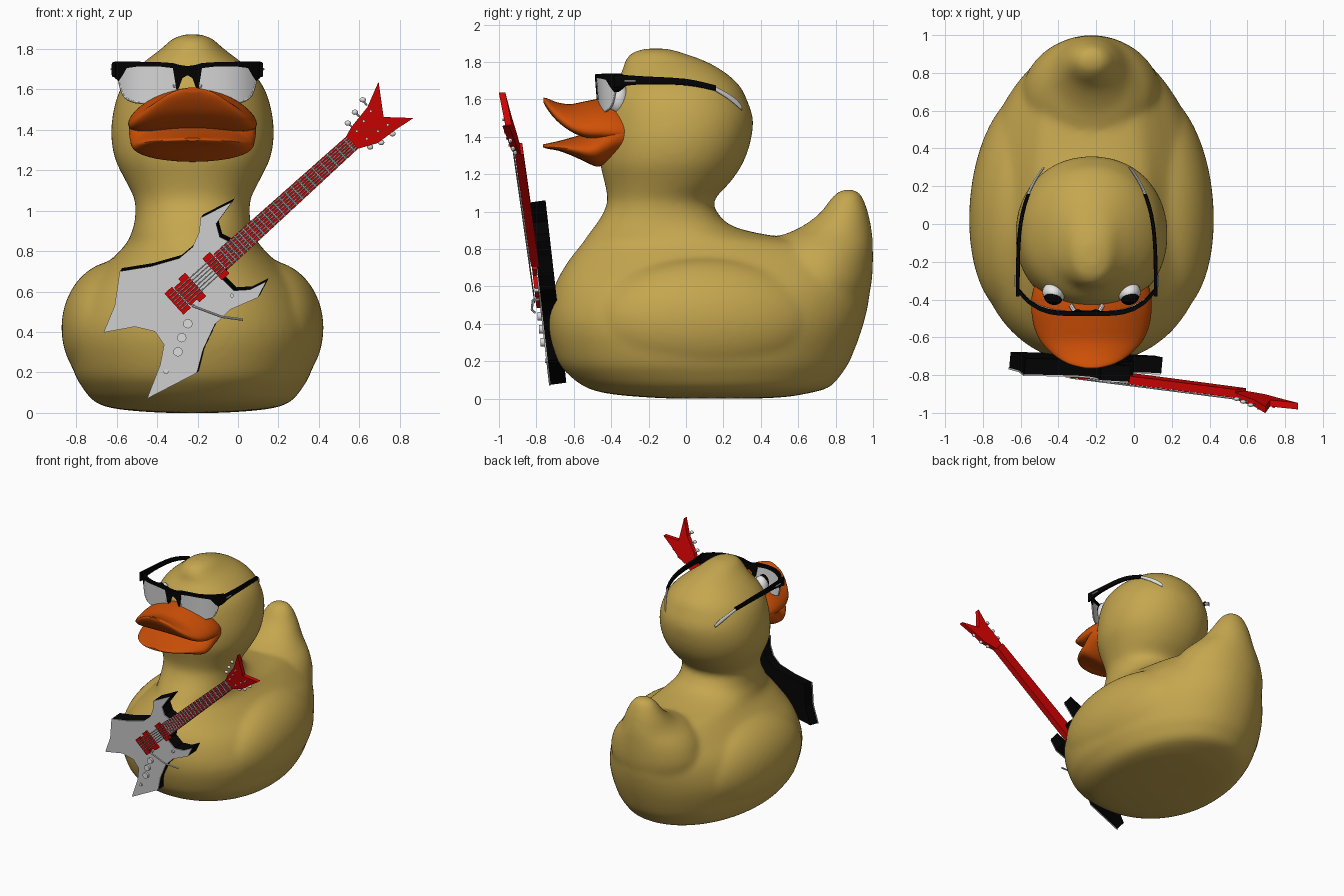
import bpy, bmesh, math
from mathutils import Vector, Matrix

if "Cube" in bpy.data.objects:
    bpy.data.objects.remove(bpy.data.objects["Cube"])

CX, GX = -0.225, -0.25          # centre lines of the duck and of the glasses


def material(name, r, g, b):
    m = bpy.data.materials.new(name)
    m.diffuse_color = (r, g, b, 1)
    m.use_nodes = True
    m.node_tree.nodes["Principled BSDF"].inputs["Base Color"].default_value = m.diffuse_color
    return m


YELLOW = material("duck yellow", 0.56, 0.385, 0.078)
ORANGE = material("bill orange", 0.62, 0.08, 0.002)
BLACK = material("black", 0.001, 0.001, 0.001)
WHITE = material("eye white", 0.8, 0.8, 0.8)
GREY = material("guitar grey", 0.70, 0.70, 0.70)
SILVER = material("silver", 0.72, 0.72, 0.72)
RED = material("guitar red", 0.68, 0.001, 0.001)


def finish(name, bm, mat, smooth=True):
    bmesh.ops.recalc_face_normals(bm, faces=bm.faces)
    me = bpy.data.meshes.new(name)
    bm.to_mesh(me)
    bm.free()
    ob = bpy.data.objects.new(name, me)
    bpy.context.collection.objects.link(ob)
    me.materials.append(mat)
    if smooth:
        bpy.ops.object.select_all(action='DESELECT')
        ob.select_set(True)
        bpy.context.view_layer.objects.active = ob
        bpy.ops.object.shade_smooth_by_angle(angle=math.radians(40))
    return ob


def spline(rows, n):
    """Smooth curve through rows of numbers."""
    out = []
    for i in range(len(rows) - 1):
        p = [Vector(rows[min(max(k, 0), len(rows) - 1)]) for k in (i - 1, i, i + 1, i + 2)]
        for j in range(n):
            t = j / n
            out.append(p[1] + 0.5 * t * (p[2] - p[0] + t * (2 * p[0] - 5 * p[1] + 4 * p[2] - p[3]
                       + t * (3 * (p[1] - p[2]) + p[3] - p[0]))))
    return out + [Vector(rows[-1])]


def loft(bm, rows, place, n=4, seg=40, power=1.0):
    """Skin oval sections (t, low, high, half width)."""
    rings = []
    for t, lo, hi, hw in spline(rows, n):
        ring = []
        for k in range(seg):
            a = 2 * math.pi * k / seg
            c, s = math.cos(a), math.sin(a)
            c, s = (math.copysign(abs(v) ** power, v) for v in (c, s))
            ring.append(bm.verts.new(place(t, hw * c, (lo + hi) / 2 + (hi - lo) / 2 * s)))
        rings.append(ring)
    for r, q in zip(rings, rings[1:]):
        for k in range(seg):
            bm.faces.new((r[k], r[(k + 1) % seg], q[(k + 1) % seg], q[k]))
    bm.faces.new(rings[0])
    bm.faces.new(rings[-1])


def ball(bm, loc, size, rot=0, seg=24):
    m = Matrix.Translation(loc) @ Matrix.Rotation(rot, 4, 'Z') @ Matrix.Diagonal((*size, 1))
    bmesh.ops.create_uvsphere(bm, u_segments=seg, v_segments=seg // 2, radius=1, matrix=m)


def bar(bm, p, q, r, seg=8):
    p, q = Vector(p), Vector(q)
    m = Matrix.Translation((p + q) / 2) @ (q - p).to_track_quat('Z', 'Y').to_matrix().to_4x4()
    bmesh.ops.create_cone(bm, cap_ends=True, segments=seg, radius1=r, radius2=r,
                          depth=(q - p).length, matrix=m)


# Duck: trunk with neck and head, tail and wings fused by a remesh
def trunk_place(t, a, b):
    egg = 1 - 0.12 * (b - 0.1) * min(1, max(0, (.95 - t) * 8))
    return (CX + a * egg, b, t)


bm = bmesh.new()
loft(bm, [(0, -.05, .35, .12), (.008, -.22, .52, .27), (.026, -.41, .64, .41), (.06, -.535, .765, .49),
          (.13, -.63, .83, .545),
          (.21, -.69, .88, .585), (.4, -.74, .95, .62), (.585, -.71, .985, .56), (.72, -.64, .96, .44),
          (.80, -.58, .86, .36), (.84, -.548, .70, .325), (.875, -.525, .44, .305), (.92, -.49, .255, .29),
          (.985, -.447, .175, .283),
          (1.06, -.42, .15, .288), (1.155, -.435, .235, .335), (1.26, -.46, .305, .385),
          (1.38, -.46, .347, .403), (1.5, -.45, .358, .39), (1.6, -.43, .325, .358),
          (1.67, -.40, .29, .31), (1.74, -.345, .215, .235), (1.80, -.33, .115, .155),
          (1.85, -.29, -.02, .10), (1.872, -.22, -.10, .04)], trunk_place, 3, 64, 0.94)
loft(bm, [(.4, .3, .94, .34), (.6, .36, .99, .37), (.72, .39, 1.0, .345), (.80, .42, 1.0, .30),
          (.86, .48, .999, .24), (.91, .60, .992, .195), (.987, .71, .977, .15), (1.067, .772, .95, .105),
          (1.105, .81, .925, .07), (1.122, .85, .89, .025)], lambda t, a, b: (CX + a, b, t))
for s in (-1, 1):
    ball(bm, (CX + s * .365, .11, .42), (.28, .60, .335), s * math.radians(5), 48)
duck = finish("duck_body", bm, YELLOW)
mod = duck.modifiers.new("fuse", 'REMESH')
mod.mode, mod.voxel_size, mod.use_smooth_shade = 'VOXEL', 0.017, True
mod = duck.modifiers.new("soften", 'SMOOTH')
mod.factor, mod.iterations = 0.5, 18


# Bill halves, joined at the back
def bill_place(t, a, b):
    return (CX + a, t, b - 0.06 * (a / .3) ** 2)


bm = bmesh.new()
loft(bm, [(-.24, 1.36, 1.56, .27), (-.36, 1.38, 1.60, .312), (-.45, 1.39, 1.605, .318), (-.54, 1.40, 1.59, .305),
          (-.62, 1.435, 1.575, .27), (-.69, 1.485, 1.585, .205), (-.74, 1.545, 1.605, .125),
          (-.763, 1.585, 1.61, .04)], bill_place)
finish("upper_bill", bm, ORANGE)
bm = bmesh.new()
loft(bm, [(-.24, 1.29, 1.58, .27), (-.36, 1.28, 1.57, .312), (-.43, 1.25, 1.53, .312), (-.48, 1.242, 1.47, .305),
          (-.53, 1.262, 1.425, .295), (-.60, 1.295, 1.40, .26), (-.68, 1.325, 1.378, .20),
          (-.74, 1.336, 1.365, .12), (-.765, 1.345, 1.36, .04)],
     lambda t, a, b: (CX + a, t, b - 0.02 * (a / .3) ** 2))
finish("lower_bill", bm, ORANGE)

# Eyes
for s, side in ((-1, "left"), (1, "right")):
    bm = bmesh.new()
    ball(bm, (CX + s * .2, -.365, 1.61), (.062, .055, .085), s * .45)
    finish(side + "_eye", bm, WHITE)
    bm = bmesh.new()
    ball(bm, (CX + s * .203, -.388, 1.628), (.050, .040, .072), s * .3)
    finish(side + "_pupil", bm, BLACK)


# Glasses: curved strips given as (u, low z, high z)
def face_y(u):
    return -.488 + .12 * (abs(u) / .36) ** 4


def strip(name, rows, thick, mat, back=0.0):
    bm = bmesh.new()
    rings = []
    for u, lo, hi in rows:
        y = face_y(u) + back
        rings.append([bm.verts.new((GX + u, yy + (1.73 - z) * .08, z)) for yy, z in
                      ((y, lo), (y, hi), (y + thick, hi), (y + thick, lo))])
    for r, q in zip(rings, rings[1:]):
        for k in range(4):
            bm.faces.new((r[k], r[(k + 1) % 4], q[(k + 1) % 4], q[k]))
    bm.faces.new(rings[0])
    bm.faces.new(rings[-1])
    finish(name, bm, mat)


half = [(0, 1.67, 1.715), (.025, 1.655, 1.718), (.045, 1.60, 1.722), (.055, 1.60, 1.725), (.072, 1.705, 1.73),
        (.15, 1.714, 1.735), (.2, 1.714, 1.735), (.25, 1.712, 1.737), (.3, 1.705, 1.738), (.32, 1.67, 1.738),
        (.34, 1.64, 1.738), (.358, 1.655, 1.738), (.37, 1.67, 1.73)]
strip("glasses_frame", [(-u, a, b) for u, a, b in reversed(half[1:])] + half, .025, BLACK)

lens = [tuple(r) for r in spline([(.05, 1.61, 1.715), (.08, 1.557, 1.72), (.13, 1.537, 1.72), (.2, 1.532, 1.72),
                                  (.27, 1.54, 1.72), (.315, 1.57, 1.72), (.338, 1.64, 1.715)], 4)]


def arm_place(s):
    return lambda t, a, b: (GX + s * (.365 - .075 * max(0, (t + .4) / .6) ** 4) + a, t, b)


for s, side in ((-1, "left"), (1, "right")):
    strip(side + "_lens", [(s * u, a, b) for u, a, b in lens], .01, SILVER, .006)
    bm = bmesh.new()                                     # thin wire under the lens
    pts = [(GX + s * u, face_y(u) + .01 + (1.73 - a) * .08, a) for u, a, b in lens]
    for p, q in zip(pts, pts[1:]):
        bar(bm, p, q, .006)
    bar(bm, (GX + s * .06, -.47, 1.62), (GX + s * .085, -.43, 1.60), .012)   # nose pad
    finish(side + "_lens_wire", bm, SILVER)
    bm = bmesh.new()
    loft(bm, [(-.385, 1.66, 1.735, .010), (-.25, 1.68, 1.725, .010), (0, 1.675, 1.71, .010),
              (.16, 1.645, 1.675, .010)], arm_place(s), 4, 12, .5)
    finish(side + "_glasses_arm", bm, BLACK)
    bm = bmesh.new()
    loft(bm, [(.15, 1.648, 1.672, .008), (.22, 1.605, 1.635, .008), (.27, 1.565, 1.60, .008),
              (.30, 1.54, 1.565, .006)], arm_place(s), 4, 12)
    bar(bm, (GX + s * .377, -.33, 1.70), (GX + s * .377, -.27, 1.70), .005)  # hinge mark
    finish(side + "_arm_tip", bm, SILVER)


# Guitar: plane leaning forward, addressed by front view x, z and height d above the face
def G(x, z, d):
    return Vector((x, -.72 - .114 * z - d, z))


P0 = Vector((-.265, .585))
DIR = Vector((.822, .745)).normalized()
PERP = Vector((-DIR.y, DIR.x))


def N(s, w, d):
    """Point by distance s along the neck and w across it."""
    p = P0 + DIR * s + PERP * w
    return G(p.x, p.y, d)


def prism(bm, front, back):
    f = [bm.verts.new(p) for p in front]
    b = [bm.verts.new(p) for p in back]
    bm.faces.new(f)
    bm.faces.new(b[::-1])
    for k in range(len(f)):
        j = (k + 1) % len(f)
        bm.faces.new((f[k], b[k], b[j], f[j]))


def slab(bm, s0, s1, w0, w1, d0, d1, low):
    q = ((s0, -w0, d0), (s1, -w1, d1), (s1, w1, d1), (s0, w0, d0))
    prism(bm, [N(*p) for p in q], [N(s, w, d - low) for s, w, d in q])


# Body outline, read in front view
outline = [(-.028, 1.045), (-.185, .965), (-.192, .895), (-.225, .82), (-.29, .765), (-.43, .725), (-.585, .70),
           (-.61, .53), (-.665, .397), (-.51, .426), (-.41, .402), (-.366, .337), (-.385, .238), (-.45, .070),
           (-.203, .198), (-.173, .312), (-.115, .436), (-.04, .51), (.098, .57), (.14, .65), (.06, .61),
           (-.02, .605), (-.075, .66), (-.05, .75), (-.01, .83), (-.09, .87), (-.108, .935)]
bm = bmesh.new()
prism(bm, [G(x + .004, z + .004, -.004) for x, z in outline], [G(x + .012, z + .016, -.09) for x, z in outline])
finish("guitar_body", bm, BLACK, False)
bm = bmesh.new()
prism(bm, [G(x, z, .004) for x, z in outline], [G(x, z, -.005) for x, z in outline])
finish("guitar_face", bm, GREY, False)

# Red parts: neck, pickups, bridge and forked headstock
bm = bmesh.new()
slab(bm, .24, 1.12, .052, .042, .028, .045, .045)
finish("guitar_neck", bm, RED, False)
bm = bmesh.new()
for a, b, w in ((-.07, -.02, .07), (-.015, .07, .06), (.03, .075, .078), (.185, .235, .072)):
    slab(bm, a, b, w, w, .024, .024, .025)
finish("guitar_pickups", bm, RED, False)
head = [(.527, 1.353), (.56, 1.413), (.64, 1.512), (.695, 1.638), (.72, 1.463), (.868, 1.458), (.784, 1.403),
        (.69, 1.334), (.586, 1.304)]


def head_d(x, z):
    return .048 + ((Vector((x, z)) - P0).dot(DIR) - 1.109) * .15


bm = bmesh.new()
prism(bm, [G(x, z, head_d(x, z)) for x, z in head], [G(x, z, head_d(x, z) - .035) for x, z in head])
finish("guitar_headstock", bm, RED, False)

# Strings and frets
bm = bmesh.new()
for k in range(6):
    w = (k - 2.5) / 2.5
    bar(bm, N(-.06, w * .044, .03), N(1.12, w * .032, .053), .003, 6)
finish("guitar_strings", bm, SILVER)
bm = bmesh.new()
for k in range(23):
    s = 1.10 - .82 * (1 - 2 ** (-k / 16)) / (1 - 2 ** (-22 / 16))
    w, d = .042 + (1.12 - s) * .0114, .045 - (1.12 - s) * .0193
    bar(bm, N(s, -w, d), N(s, w, d), .005, 6)
finish("guitar_frets", bm, SILVER)

# Knobs, switch, tremolo arm and tuning pegs
bm = bmesh.new()
for x, z, r, h in ((-.248, .441, .023, .024), (-.278, .372, .023, .024), (-.297, .302, .023, .024),
                   (-.356, .203, .012, .012), (-.03, .58, .010, .025)):
    bar(bm, G(x, z, 0), G(x, z, h), r, 16)
finish("guitar_knobs", bm, SILVER)
bm = bmesh.new()
bar(bm, G(-.223, .53, 0), G(-.215, .525, .04), .007)
bar(bm, G(-.215, .525, .04), G(-.08, .475, .05), .006)
bar(bm, G(-.08, .475, .05), G(.024, .461, .035), .006)
finish("tremolo_arm", bm, SILVER)
bm = bmesh.new()
for x, z, dx, dz in ((.565, 1.413, -.022, .02), (.60, 1.465, -.022, .022), (.637, 1.52, -.02, .028),
                     (.645, 1.335, .008, -.02), (.70, 1.365, .008, -.028), (.752, 1.402, .012, -.022)):
    d = head_d(x, z)
    bar(bm, G(x, z, d - .015), G(x + dx, z + dz, d - .015), .005)
    ball(bm, G(x + dx, z + dz, d - .015), (.016, .011, .013), 0, 12)
    bar(bm, G(x - dx, z - dz, d - .01), G(x - dx, z - dz, d + .015), .007)
finish("tuning_pegs", bm, SILVER)
